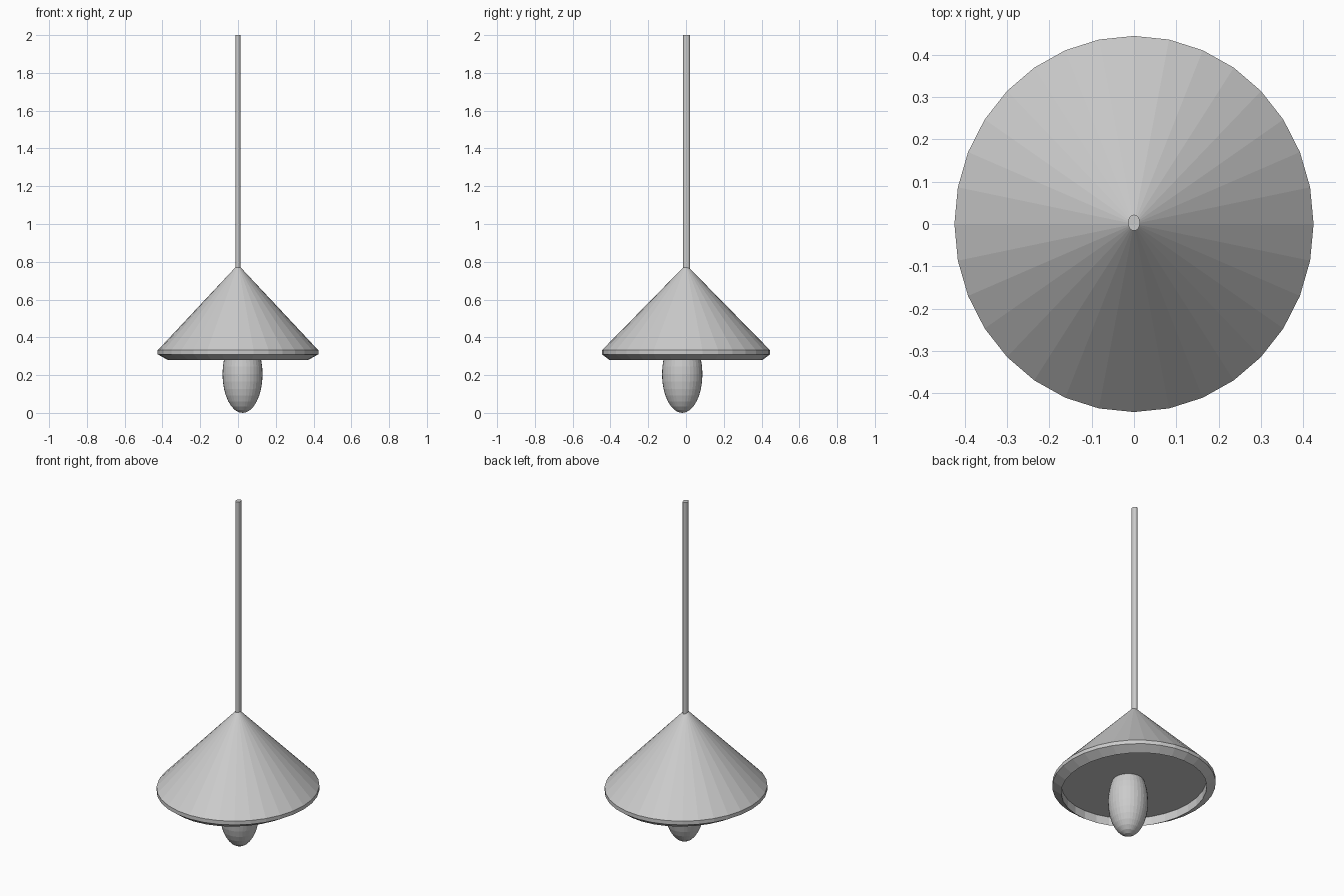
import bpy, bmesh
from math import sin, cos, pi

if "Cube" in bpy.data.objects:
    bpy.data.objects.remove(bpy.data.objects["Cube"])


def lathe(name, profile, sides):
    """Spin elliptical rings (rx, ry, z); zero radius makes a single pole."""
    bm = bmesh.new()
    rings = []
    for rx, ry, z in profile:
        n = sides if rx > 0 else 1
        rings.append([bm.verts.new((rx * sin(2 * pi * i / sides),
                                    ry * cos(2 * pi * i / sides), z)) for i in range(n)])
    for a, b in zip(rings, rings[1:]):
        for i in range(sides):
            j = (i + 1) % sides
            quad = [a[i % len(a)], a[j % len(a)], b[j % len(b)], b[i % len(b)]]
            bm.faces.new(list(dict.fromkeys(quad)))
    # cap open ends
    for ring in (rings[0], rings[-1]):
        if len(ring) > 1:
            bm.faces.new(ring)
    bmesh.ops.recalc_face_normals(bm, faces=bm.faces[:])
    mesh = bpy.data.meshes.new(name)
    bm.to_mesh(mesh)
    bm.free()
    obj = bpy.data.objects.new(name, mesh)
    bpy.context.collection.objects.link(obj)
    return obj


# Conical shade with bevelled rim and a recessed flat underside
lathe("shade", [(0, 0, 0.785), (0.425, 0.445, 0.332), (0.425, 0.445, 0.31),
                (0.372, 0.405, 0.28), (0.372, 0.405, 0.33)], 32)

# Hanging rod
rod = lathe("rod", [(0.014, 0.019, 0.76), (0.014, 0.019, 2.0)], 32)
rod.location.y = 0.003

# Egg-shaped bulb
bpy.ops.mesh.primitive_uv_sphere_add(segments=32, ring_count=16, radius=1,
                                     location=(0.024, -0.02, 0.205))
bulb = bpy.context.object
bulb.name = "bulb"
bulb.scale = (0.106, 0.107, 0.205)
